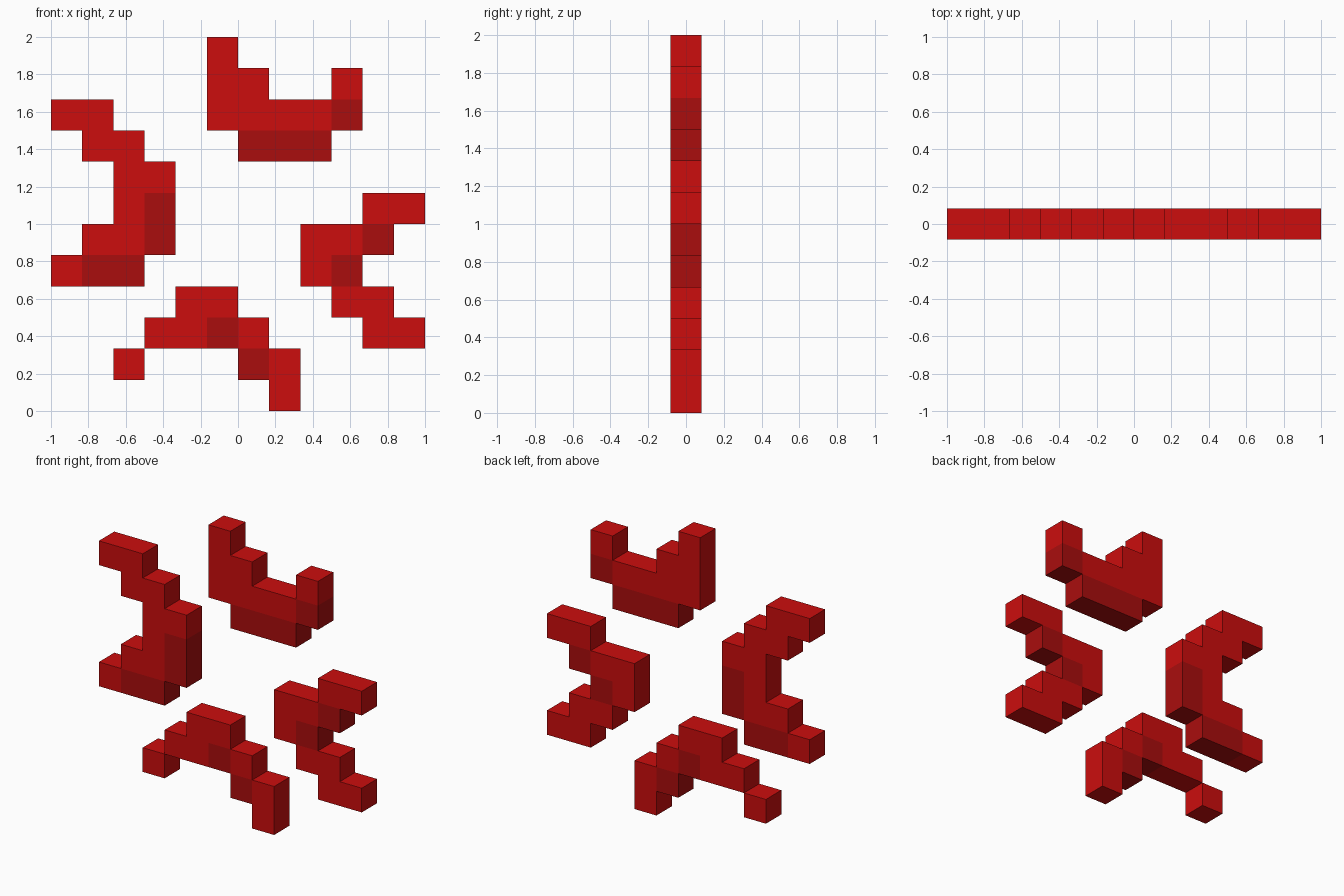
import bpy, bmesh

if "Cube" in bpy.data.objects:
    bpy.data.objects.remove(bpy.data.objects["Cube"])

CELL = 1 / 6  # the model sits on a 12 x 12 grid of cubes


def material(name, colour):
    m = bpy.data.materials.new(name)
    m.diffuse_color = (*colour, 1)
    m.use_nodes = True
    m.node_tree.nodes["Principled BSDF"].inputs["Base Color"].default_value = m.diffuse_color
    return m


MATS = [material("bright red", (0.604, 0.004, 0.004)),
        material("dark red", (0.40, 0.004, 0.004))]


def pixel_piece(name, col, top_row, rows):
    """Extrude a pixel pattern: '#' bright cell, 'o' dark cell, rows from top down."""
    cells = {(col + i, top_row - j): ch
             for j, row in enumerate(rows) for i, ch in enumerate(row) if ch != "."}
    bm = bmesh.new()
    d = CELL / 2
    for (c, r), ch in cells.items():
        x0, z0 = -1 + c * CELL, r * CELL
        x1, z1 = x0 + CELL, z0 + CELL
        ring = [(x0, z0), (x1, z0), (x1, z1), (x0, z1)]
        quads = [[(x, -d, z) for x, z in ring],
                 [(x, d, z) for x, z in reversed(ring)]]
        # side walls only where no neighbouring cell
        for k, (dc, dr) in enumerate([(0, -1), (1, 0), (0, 1), (-1, 0)]):
            if (c + dc, r + dr) not in cells:
                (ax, az), (bx, bz) = ring[k], ring[(k + 1) % 4]
                quads.append([(ax, -d, az), (ax, d, az), (bx, d, bz), (bx, -d, bz)])
        for q in quads:
            f = bm.faces.new([bm.verts.new(p) for p in q])
            f.material_index = 1 if ch == "o" else 0
    bmesh.ops.remove_doubles(bm, verts=bm.verts, dist=0.001)
    me = bpy.data.meshes.new(name)
    bm.to_mesh(me)
    bm.free()
    for m in MATS:
        me.materials.append(m)
    ob = bpy.data.objects.new(name, me)
    bpy.context.collection.objects.link(ob)


# Four separate stepped chevrons
pixel_piece("top_chevron", 5, 11, ["#....",
                                   "##..#",
                                   "####o",
                                   ".ooo."])
pixel_piece("left_chevron", 0, 9, ["##..",
                                   ".##.",
                                   "..##",
                                   "..#o",
                                   ".##o",
                                   "#oo."])
pixel_piece("right_chevron", 8, 6, ["..##",
                                    "##o.",
                                    "#o..",
                                    ".##.",
                                    "..##"])
pixel_piece("bottom_chevron", 2, 3, ["..##..",
                                     ".##o#.",
                                     "#...o#",
                                     ".....#"])
